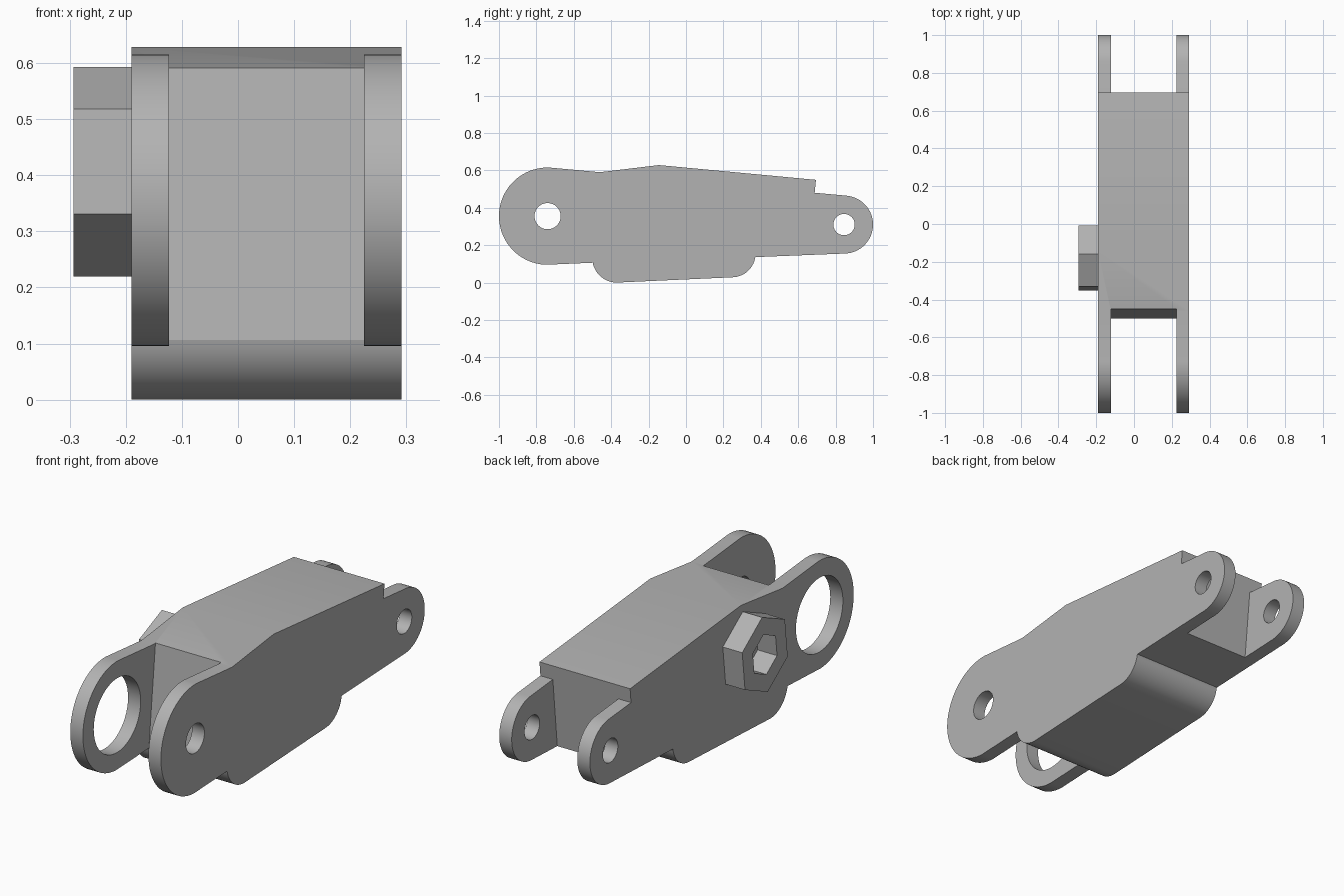
import bpy, bmesh
from math import cos, sin, radians

cube = bpy.data.objects.get("Cube")
if cube:
    bpy.data.objects.remove(cube, do_unlink=True)

LEFT, RIGHT = 0.291, -0.19            # outer sides of the body
SLOT = (-0.123, 0.225)                # gap between the fork plates
FRONT_PIN, REAR_PIN = (-0.74, 0.355), (0.845, 0.31)

grey = bpy.data.materials.new("plain grey")
grey.use_nodes = True
grey.diffuse_color = (0.45, 0.45, 0.45, 1)
grey.node_tree.nodes["Principled BSDF"].inputs["Base Color"].default_value = grey.diffuse_color


def arc(center, radius, start, end, steps=24):
    angles = [radians(start + (end - start) * i / steps) for i in range(steps + 1)]
    return [(center[0] + radius * cos(a), center[1] + radius * sin(a)) for a in angles]


def circle(center, radius, sides=48, turn=0):
    return arc(center, radius, turn, turn + 360, sides)[:-1]


def extrude(name, profile, x0, x1):
    """Solid from a (y, z) profile running from x0 to x1."""
    bm = bmesh.new()
    face = bm.faces.new([bm.verts.new((x0, y, z)) for y, z in profile])
    out = bmesh.ops.extrude_face_region(bm, geom=[face])
    moved = [v for v in out["geom"] if isinstance(v, bmesh.types.BMVert)]
    bmesh.ops.translate(bm, verts=moved, vec=(x1 - x0, 0, 0))
    bmesh.ops.recalc_face_normals(bm, faces=bm.faces)
    mesh = bpy.data.meshes.new(name)
    bm.to_mesh(mesh)
    bm.free()
    mesh.materials.append(grey)
    obj = bpy.data.objects.new(name, mesh)
    bpy.context.collection.objects.link(obj)
    return obj


def cut(target, profile, x0, x1):
    cutter = extrude("cutter", profile, x0, x1)
    cutter.hide_render = True
    mod = target.modifiers.new("cut", "BOOLEAN")
    mod.operation, mod.solver, mod.object = "DIFFERENCE", "EXACT", cutter
    bpy.context.view_layer.objects.active = target
    bpy.ops.object.modifier_apply(modifier=mod.name)
    bpy.data.objects.remove(cutter, do_unlink=True)


# Linkage body: full-width side outline
step_top, step_low = (0.695, 0.549), (0.688, 0.48)
outline = arc(FRONT_PIN, 0.26, 268, 88, 40)
outline += [(-0.46, 0.59), (-0.145, 0.628), step_top, step_low]
outline += arc(REAR_PIN, 0.155, 84, -87, 32)
outline += [(0.372, 0.136)]
outline += arc((0.245, 0.155), 0.127, -10, -88, 14)
outline += arc((-0.37, 0.131), 0.131, 272, 191, 14)
body = extrude("linkage_body", outline, RIGHT, LEFT)

# Fork slots at the front and rear
cut(body, [(-1.2, 0.9), (-0.418, 0.9), (-0.5, 0.106), (-0.52, -0.1), (-1.2, -0.1)], *SLOT)
cut(body, [(1.2, 0.9), (0.731, 0.9), step_top, step_low, (0.629, -0.1), (1.2, -0.1)], *SLOT)

# Pin holes, with the wide bearing opening in the right front plate
middle = 0.05
cut(body, circle(FRONT_PIN, 0.07), middle, 0.4)
cut(body, circle(FRONT_PIN, 0.178), -0.4, middle)
cut(body, circle(REAR_PIN, 0.057), -0.4, 0.4)

# Hexagonal boss with a hexagonal socket
hub = (-0.18, 0.406)
boss = extrude("hex_boss", circle(hub, 0.188, 6, 23.5), -0.293, RIGHT)
cut(boss, circle(hub, 0.1, 6, 23.5), -0.4, 0)

# Smooth the rounded ends, keep the edges sharp
bpy.ops.object.select_all(action="DESELECT")
body.select_set(True)
bpy.context.view_layer.objects.active = body
bpy.ops.object.shade_smooth_by_angle(angle=radians(25))
